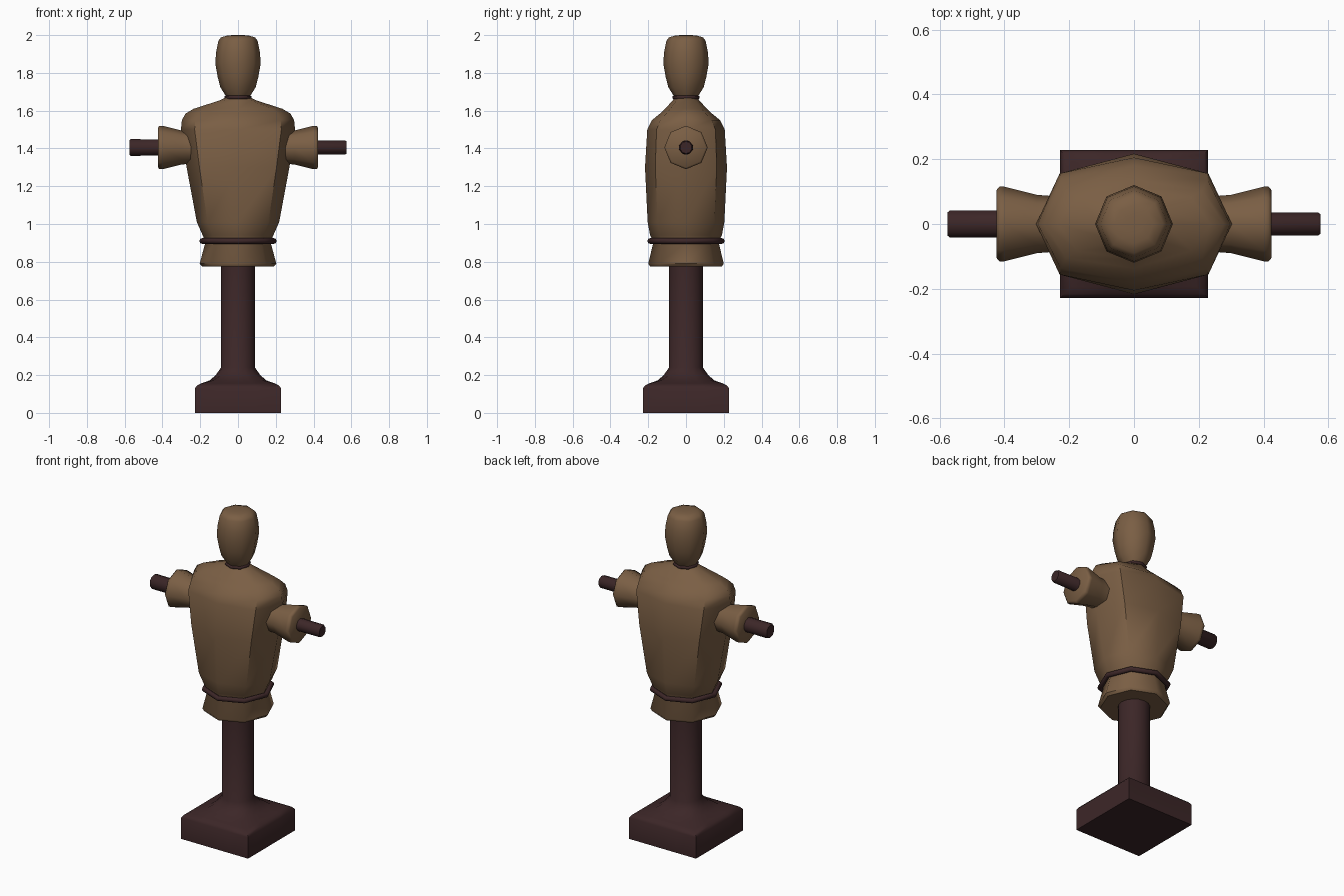
import bpy, math
from mathutils import Matrix

if "Cube" in bpy.data.objects:
    bpy.data.objects.remove(bpy.data.objects["Cube"])


def material(name, rgb):
    m = bpy.data.materials.new(name)
    m.diffuse_color = (*rgb, 1)
    m.use_nodes = True
    m.node_tree.nodes["Principled BSDF"].inputs["Base Color"].default_value = m.diffuse_color
    return m


BURLAP = material("brown burlap", (0.195, 0.113, 0.058))
WOOD = material("dark wood", (0.045, 0.0195, 0.0205))


def finish(ob, mat, angle):
    ob.data.materials.append(mat)
    bpy.ops.object.select_all(action='DESELECT')
    ob.select_set(True)
    bpy.context.view_layer.objects.active = ob
    bpy.ops.object.shade_smooth_by_angle(angle=math.radians(angle))
    return ob


def loft(name, rings, mat, angle=50, matrix=None):
    """Skin a stack of equal-length point rings and cap both ends."""
    n = len(rings[0])
    verts = [p for r in rings for p in r]
    faces = [(k * n + i, k * n + (i + 1) % n, (k + 1) * n + (i + 1) % n, (k + 1) * n + i)
             for k in range(len(rings) - 1) for i in range(n)]
    faces += [tuple(reversed(range(n))), tuple(range(len(verts) - n, len(verts)))]
    me = bpy.data.meshes.new(name)
    me.from_pydata(verts, [], faces)
    if matrix:
        me.transform(matrix)
    ob = bpy.data.objects.new(name, me)
    bpy.context.collection.objects.link(ob)
    return finish(ob, mat, angle)


def oval(z, rx, ry, n=8, corner=0.7071):
    """Ring with points on the axes; corner sets how boxy an octagon is."""
    pts = []
    for i in range(n):
        a = 2 * math.pi * i / n
        k = corner / 0.7071 if n == 8 and i % 2 else 1
        pts.append((rx * k * math.cos(a), ry * k * math.sin(a), z))
    return pts


def square_round(z, r, t, n=16):
    """Ring blending from a square (t=0) to a circle (t=1)."""
    pts = []
    for i in range(n):
        c, s = math.cos(2 * math.pi * i / n), math.sin(2 * math.pi * i / n)
        k = r * (t + (1 - t) / max(abs(c), abs(s)))
        pts.append((k * c, k * s, z))
    return pts


def band(name, z, r, tube):
    bpy.ops.mesh.primitive_torus_add(major_segments=8, minor_segments=8,
                                     major_radius=r, minor_radius=tube, location=(0, 0, z))
    ob = bpy.context.object
    ob.name = name
    return finish(ob, WOOD, 50)


# square foot flowing into the round post
foot = [(0, .228, 0), (.13, .228, 0), (.146, .216, 0), (.156, .195, .05),
        (.172, .15, .4), (.2, .118, .85), (.24, .09, 1), (.82, .09, 1)]
loft("base_and_post", [square_round(*f) for f in foot], WOOD, 40)

# padded torso with a flared skirt
body = [(.775, .19, .19, .707), (.79, .203, .2, .707), (.905, .172, .172, .707),
        (.94, .187, .19, .72), (1.01, .218, .203, .74), (1.3, .272, .217, .75),
        (1.5, .302, .205, .76), (1.55, .297, .18, .76), (1.585, .277, .137, .76),
        (1.61, .235, .11, .75), (1.655, .095, .07, .707), (1.672, .06, .055, .707)]
loft("torso", [oval(z, rx, ry, 8, c) for z, rx, ry, c in body], BURLAP)

# head
head = [(1.66, .055), (1.68, .066), (1.725, .094), (1.78, .108), (1.85, .12),
        (1.91, .116), (1.97, .104), (1.988, .09), (1.997, .06), (2.0, .03)]
loft("head", [oval(z, r, r) for z, r in head], BURLAP)

# neck tie and belt
band("neck_tie", 1.67, .063, .01)
band("belt", .91, .19, .015)

# sleeves, one each side
sleeve = [(.25, .086), (.30, .09), (.40, .115), (.415, .115), (.424, .105)]
for side, sign in (("right", 1), ("left", -1)):
    m = Matrix.Translation((0, 0, 1.405)) @ Matrix.Rotation(sign * math.pi / 2, 4, 'Y')
    loft("sleeve_" + side, [oval(z, r, r) for z, r in sleeve], BURLAP, 50, m)

# tapered crossbar through the shoulders
bar = [(-.575, .038), (-.568, .044), (.568, .037), (.575, .032)]
loft("crossbar", [oval(z, r, r, 10) for z, r in bar], WOOD, 40,
     Matrix.Translation((0, 0, 1.405)) @ Matrix.Rotation(math.pi / 2, 4, 'Y'))
